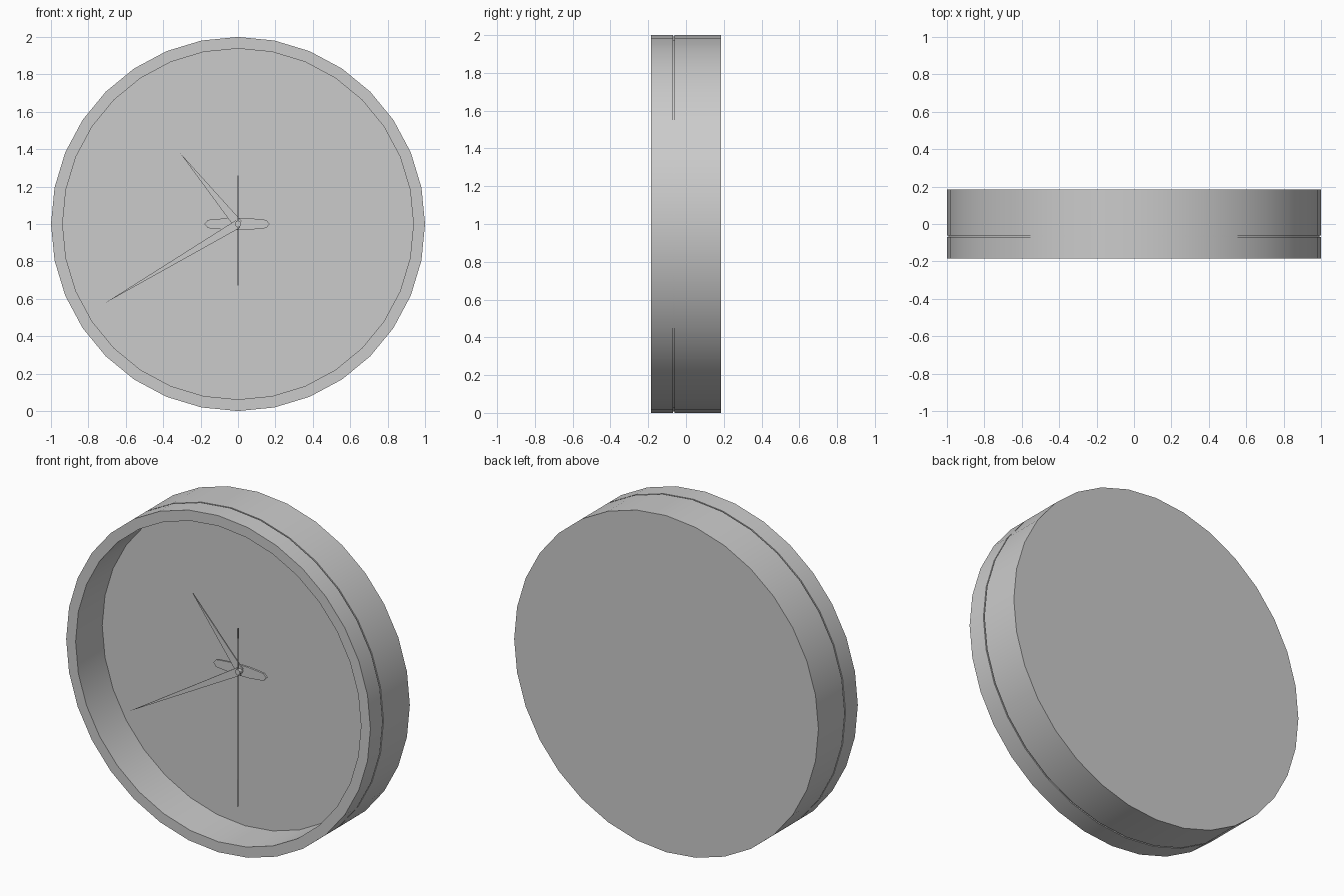
import bpy, bmesh, math
from mathutils import Vector

if "Cube" in bpy.data.objects:
    bpy.data.objects.remove(bpy.data.objects["Cube"])

SIDES = 32
AXIS_Z = 1.0


def finish(bm, name):
    bmesh.ops.recalc_face_normals(bm, faces=bm.faces)
    me = bpy.data.meshes.new(name)
    bm.to_mesh(me)
    bm.free()
    ob = bpy.data.objects.new(name, me)
    bpy.context.collection.objects.link(ob)
    bpy.ops.object.select_all(action='DESELECT')
    ob.select_set(True)
    bpy.context.view_layer.objects.active = ob
    bpy.ops.object.shade_smooth_by_angle(angle=math.radians(30))
    return ob


def lathe(name, profile, sides=SIDES):
    """Turn (radius, y) points round the clock axis; the ends are capped."""
    bm = bmesh.new()
    rings = []
    for r, y in profile:
        rings.append([bm.verts.new((r * math.sin(math.tau * i / sides), y,
                                    AXIS_Z + r * math.cos(math.tau * i / sides)))
                      for i in range(sides)])
    for a, b in zip(rings, rings[1:]):
        for i in range(sides):
            j = (i + 1) % sides
            bm.faces.new((a[i], a[j], b[j], b[i]))
    bm.faces.new(rings[0])
    bm.faces.new(rings[-1])
    return finish(bm, name)


def plate(name, outline, front, back):
    """Flat plate from an (x, z) outline measured from the clock axis."""
    bm = bmesh.new()
    face = bm.faces.new([bm.verts.new((x, front, AXIS_Z + z)) for x, z in outline])
    ext = bmesh.ops.extrude_face_region(bm, geom=[face])
    verts = [v for v in ext['geom'] if isinstance(v, bmesh.types.BMVert)]
    bmesh.ops.translate(bm, verts=verts, vec=(0, back - front, 0))
    return finish(bm, name)


def hand(name, tip, width, front, back, tail=0.0):
    """Tapered hand pointing at tip, with an optional tail behind the axis."""
    d = Vector(tip).normalized()
    n = Vector((-d.y, d.x)) * width / 2
    base = -d * tail
    plate(name, [base + n, base - n, Vector(tip)], front, back)


# Case with a fine seam behind the front rim and a recessed dial
lathe("clock_case", [
    (1.0, 0.185), (1.0, -0.062), (0.993, -0.062), (0.993, -0.07),
    (1.0, -0.07), (1.0, -0.185), (0.938, -0.185), (0.938, 0.065)])

# Spindle carrying the hands
lathe("spindle", [(0.016, 0.066), (0.016, -0.005)], 12)

# Hands
hand("hour_hand", (-0.31, 0.38), 0.05, 0.015, 0.022)
hand("minute_hand", (-0.715, -0.425), 0.046, 0.006, 0.013)
hand("second_hand", (0, -0.80), 0.006, -0.003, 0.003, tail=0.26)

# Oval plate behind the hands
plate("oval_plate", [(-0.18, 0), (-0.16, 0.022), (-0.05, 0.032), (0.05, 0.032),
                     (0.15, 0.022), (0.17, 0), (0.15, -0.022), (0.05, -0.032),
                     (-0.05, -0.032), (-0.16, -0.022)], 0.024, 0.036)
